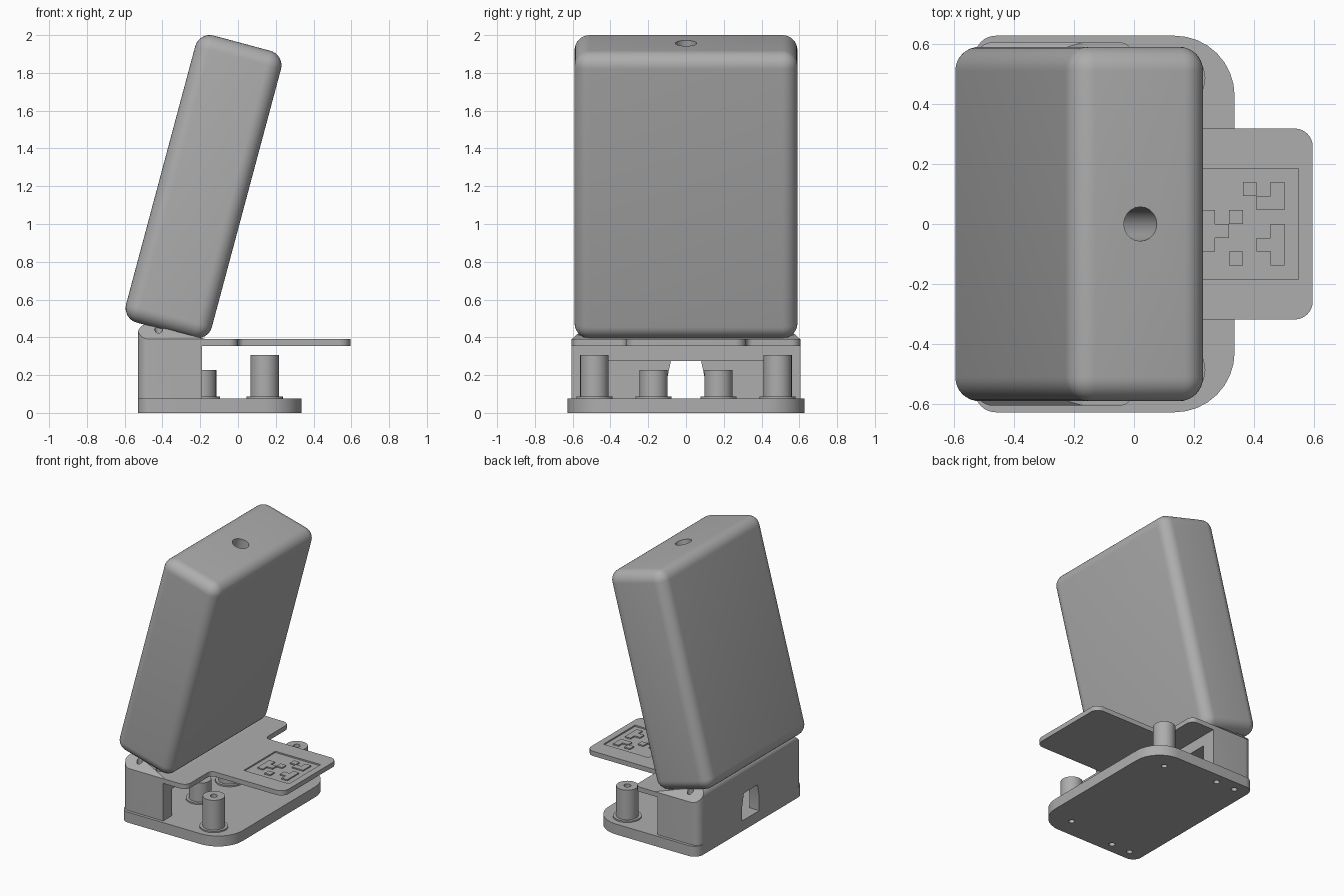
import bpy, bmesh, math
from mathutils import Vector, Matrix

cube = bpy.data.objects.get("Cube")
if cube:
    bpy.data.objects.remove(cube, do_unlink=True)

grey = bpy.data.materials.new("plain_grey")
grey.use_nodes = True
COLOUR = (0.42, 0.42, 0.42, 1)
grey.diffuse_color = COLOUR
grey.node_tree.nodes["Principled BSDF"].inputs["Base Color"].default_value = COLOUR


def make(name, bm):
    """Turn a bmesh into a named grey object."""
    bmesh.ops.recalc_face_normals(bm, faces=bm.faces)
    mesh = bpy.data.meshes.new(name)
    bm.to_mesh(mesh)
    bm.free()
    mesh.materials.append(grey)
    obj = bpy.data.objects.new(name, mesh)
    bpy.context.collection.objects.link(obj)
    return obj


def activate(obj):
    bpy.ops.object.select_all(action="DESELECT")
    obj.select_set(True)
    bpy.context.view_layer.objects.active = obj


def fillet(corners, steps=8):
    """Round each (u, v, radius) corner of a closed outline."""
    out = []
    for i, (u, v, r) in enumerate(corners):
        p = Vector((u, v))
        if r == 0:
            out.append(p)
            continue
        a = (Vector(corners[i - 1][:2]) - p).normalized()
        b = (Vector(corners[(i + 1) % len(corners)][:2]) - p).normalized()
        half = a.angle(b) / 2
        centre = p + (a + b).normalized() * r / math.sin(half)
        start = p + a * r / math.tan(half) - centre
        end = p + b * r / math.tan(half) - centre
        sweep = start.angle_signed(end)
        for k in range(steps + 1):
            out.append(centre + Matrix.Rotation(-sweep * k / steps, 2) @ start)
    return out


def prism(name, corners, axis, low, high):
    """Extrude a filleted outline along an axis."""
    place = {"x": lambda u, v, w: (w, u, v),
             "y": lambda u, v, w: (u, w, v),
             "z": lambda u, v, w: (u, v, w)}[axis]
    bm = bmesh.new()
    pts = fillet(corners)
    rings = [[bm.verts.new(place(p.x, p.y, w)) for p in pts] for w in (low, high)]
    bm.faces.new(rings[0])
    bm.faces.new(rings[1])
    for i in range(len(pts)):
        bm.faces.new((rings[0][i - 1], rings[0][i], rings[1][i], rings[1][i - 1]))
    return make(name, bm)


def box(name, x0, x1, y0, y1, z0, z1):
    return prism(name, [(x0, y0, 0), (x1, y0, 0), (x1, y1, 0), (x0, y1, 0)], "z", z0, z1)


def cylinder(name, x, y, r, z0, z1, sides=32):
    bm = bmesh.new()
    bmesh.ops.create_cone(bm, cap_ends=True, segments=sides, radius1=r, radius2=r,
                          depth=z1 - z0, matrix=Matrix.Translation((x, y, (z0 + z1) / 2)))
    return make(name, bm)


def combine(obj, tool, operation="DIFFERENCE"):
    """Apply a boolean and discard the tool."""
    mod = obj.modifiers.new("combine", "BOOLEAN")
    mod.operation, mod.solver, mod.object = operation, "EXACT", tool
    activate(obj)
    bpy.ops.object.modifier_apply(modifier=mod.name)
    bpy.data.objects.remove(tool, do_unlink=True)


parts = []

# Base plate with large front corners
W = 0.627
base = prism("base_plate", [(-0.53, -W, 0.07), (0.335, -W, 0.2), (0.335, W, 0.2),
                            (-0.53, W, 0.07)], "z", 0, 0.077)
parts.append(base)

# Stand: sloped seat, chamfered sides, hollow underneath
B = 0.605
stand = prism("stand", [(-0.53, 0.077, 0), (-0.53, 0.485, 0.05), (-0.15, 0.385, 0),
                        (-0.15, 0.355, 0), (-0.19, 0.355, 0), (-0.19, 0.077, 0)], "y", -B, B)
combine(stand, prism("side_chamfer", [(-B, 0, 0), (B, 0, 0), (B, 0.39, 0), (0.5, 0.485, 0),
                                      (-0.5, 0.485, 0), (-B, 0.39, 0)], "x", -1, 1), "INTERSECT")
combine(stand, prism("plan_shape", [(-0.53, -B, 0.06), (0, -B, 0), (0, B, 0),
                                    (-0.53, B, 0.06)], "z", 0, 1), "INTERSECT")
combine(stand, box("cavity", -0.45, 0, -0.5, 0.5, 0, 0.275))
combine(stand, prism("cable_window", [(-0.1, 0, 0), (0.1, 0, 0), (0.1, 0.18, 0),
                                      (0.08, 0.275, 0), (-0.08, 0.275, 0), (-0.1, 0.18, 0)],
                     "x", -1, -0.3))
parts.append(stand)

# Shelf with a projecting tab
T = 0.318
shelf = prism("shelf", [(-0.19, -B, 0), (0, -B, 0.05), (0, -T, 0.035), (0.595, -T, 0.06),
                        (0.595, T, 0.06), (0, T, 0.035), (0, B, 0.05), (-0.19, B, 0)],
              "z", 0.355, 0.39)

# Square marker panel sunk in the tab, with raised cells
X0, Y0, CELL, FLOOR = 0.177, -0.185, 0.0463, 0.38
combine(shelf, box("panel_recess", X0, X0 + 8 * CELL, Y0, -Y0, FLOOR, 0.5))
parts.append(shelf)
columns = {1: (2, 3, 4), 2: (3,), 3: (1, 4), 4: (6,), 5: (2, 5), 6: (1, 2, 3, 5, 6)}
for c, rows in columns.items():
    for r in rows:
        x, y = X0 + c * CELL, Y0 + r * CELL
        parts.append(box(f"marker_cell_{c}_{r}", x, x + CELL, y, y + CELL, FLOOR - 0.002, 0.389))

# Posts with foot flanges, mirrored left and right, and screw holes
for side, s in (("left", 1), ("right", -1)):
    for kind, x, y, top in (("tall", 0.1415, 0.485, 0.307), ("short", -0.19, 0.172, 0.226)):
        post = cylinder(f"{kind}_post_{side}", x, s * y, 0.075, 0.077, top)
        flange = cylinder(f"{kind}_flange_{side}", x, s * y, 0.096, 0.077, 0.087)
        combine(post, flange, "UNION")
        combine(post, cylinder("drill", x, s * y, 0.024, 0.05, 1, 20))
        parts.append(post)
    combine(base, cylinder("drill", 0.1415, s * 0.485, 0.02, -1, 1, 20))
    for x in (-0.265, -0.42):
        for target in (base, stand):
            combine(target, cylinder("drill", x, s * 0.548, 0.021, -1, 1, 20))

# Leaning case with rounded edges and a deep hole in its top
bm = bmesh.new()
bmesh.ops.create_cube(bm, size=1, matrix=Matrix.Diagonal((0.47, 1.18, 1.573, 1)))
bmesh.ops.bevel(bm, geom=bm.edges[:], offset=0.08, segments=8, profile=0.5, affect="EDGES")
case = make("case", bm)
combine(case, cylinder("top_hole", 0, 0, 0.057, -0.1, 1, 20))
case.data.transform(Matrix.Translation((-0.1825, 0, 1.1975))
                    @ Matrix.Rotation(math.radians(15), 4, "Y"))
parts.append(case)

for part in parts:
    activate(part)
    bpy.ops.object.shade_smooth_by_angle(angle=math.radians(30))
